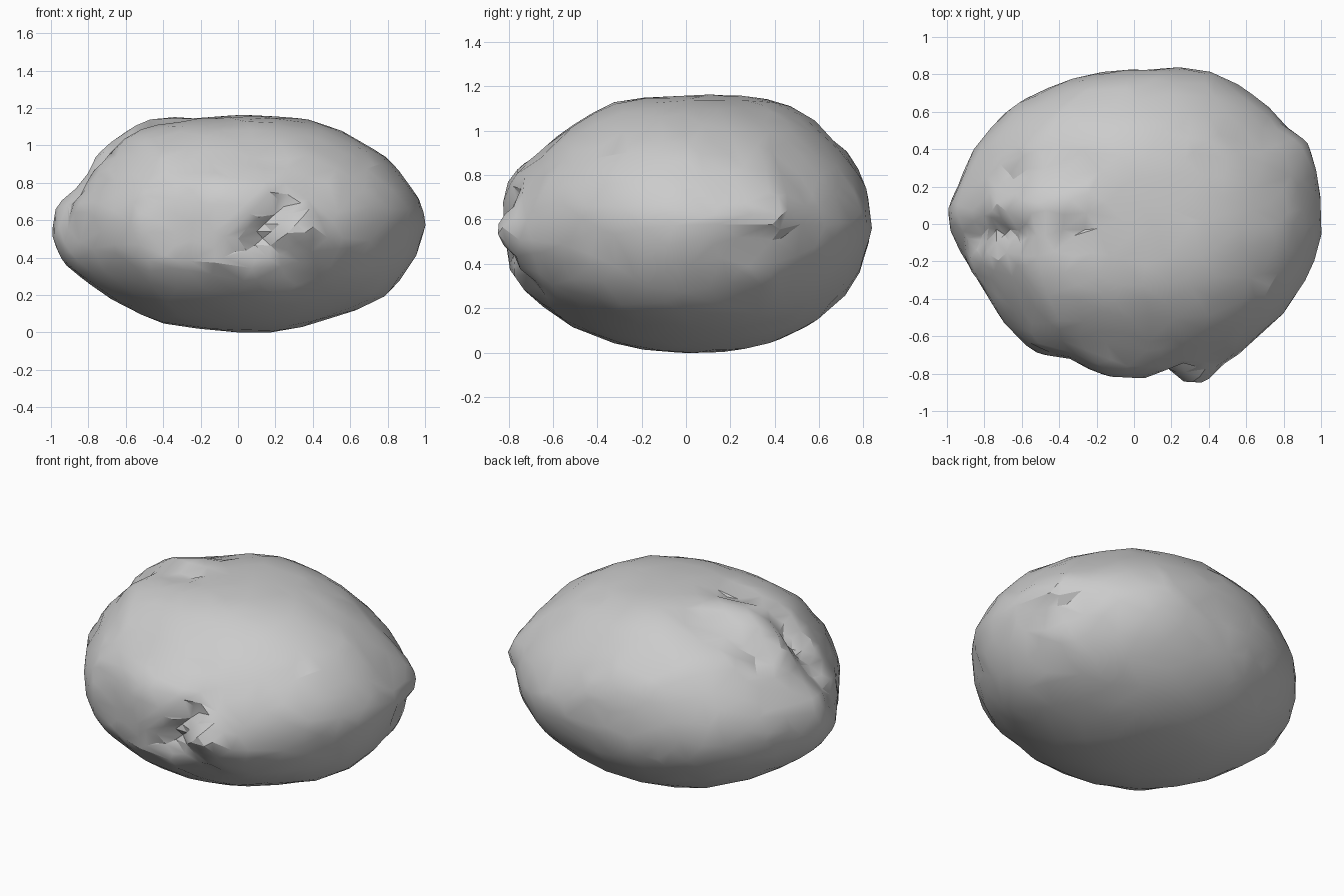
import bpy
import bmesh
import math
from mathutils import Vector, noise

default_cube = bpy.data.objects.get("Cube")
if default_cube:
    bpy.data.objects.remove(default_cube, do_unlink=True)

HALF = Vector((1.0, 0.84, 0.58))

# Outlines of the rock in the three main planes
FRONT_OUTLINE = [(1, .58), (.93, .76), (.8, .92), (.62, 1.04), (.45, 1.12), (.2, 1.16), (-.1, 1.15),
                 (-.45, 1.13), (-.55, 1.1), (-.7, .97), (-.82, .82), (-.86, .76), (-.94, .69),
                 (-1, .53), (-.95, .4), (-.8, .27), (-.6, .14), (-.4, .05), (-.1, .02),
                 (.18, 0), (.5, .08), (.78, .19), (.9, .33), (.97, .48)]
SIDE_OUTLINE = [(.84, .58), (.8, .8), (.66, .97), (.5, 1.1), (.3, 1.16), (0, 1.15), (-.32, 1.13),
                (-.5, 1.03), (-.66, .89), (-.78, .77), (-.82, .58), (-.8, .36), (-.65, .21),
                (-.4, .07), (-.1, 0), (.38, .04), (.6, .15), (.73, .28), (.81, .42)]
TOP_OUTLINE = [(1, .15), (.99, .24), (.94, .44), (.8, .54), (.62, .71), (.4, .82), (.2, .84),
               (.03, .8), (-.24, .79), (-.45, .73), (-.66, .62), (-.77, .5), (-.86, .38),
               (-.93, .21), (-1, .06), (-.91, -.11), (-.8, -.32), (-.69, -.52), (-.52, -.69),
               (-.34, -.71), (-.13, -.81), (.16, -.79), (.35, -.78), (.57, -.67), (.73, -.54),
               (.89, -.36), (.96, -.19)]


def polar_outline(points, a, b):
    """Turn outline points into sorted (angle, radius) pairs in unit-sphere space."""
    pairs = []
    for p, q in points:
        u = p / HALF[a]
        v = (q - (HALF.z if b == 2 else 0)) / HALF[b]
        pairs.append((math.atan2(v, u) % math.tau, math.hypot(u, v)))
    pairs.sort()
    first, last = pairs[0], pairs[-1]
    return [(last[0] - math.tau, last[1])] + pairs + [(first[0] + math.tau, first[1])]


def outline_radius(pairs, u, v):
    angle = math.atan2(v, u) % math.tau
    for (a0, r0), (a1, r1) in zip(pairs, pairs[1:]):
        if a0 <= angle <= a1:
            return r0 + (r1 - r0) * (angle - a0) / max(a1 - a0, 1e-6)
    return 1.0


PLANES = [(0, 2, 1, polar_outline(FRONT_OUTLINE, 0, 2)),
          (1, 2, 0, polar_outline(SIDE_OUTLINE, 1, 2)),
          (0, 1, 2, polar_outline(TOP_OUTLINE, 0, 1))]


def rock_point(n):
    """Blend the three outlines for a direction on the unit sphere."""
    total = weight_sum = 0
    for a, b, across, pairs in PLANES:
        weight = 1 / (n[across] ** 2 + 0.02)
        total += weight * outline_radius(pairs, n[a], n[b])
        weight_sum += weight
    # the upper back left corner is flatter than the rest
    flatter = 0.16 * max(n.x, 0) * max(n.y, 0) * max(n.z, 0)
    p = n * (total / weight_sum - flatter)
    return Vector((p.x * HALF.x, p.y * HALF.y, p.z * HALF.z + HALF.z))


# Dents and bulges: start, end, width, height (negative cuts inwards)
FEATURES = [
    # hollow with two creases running down the right end
    ((-.72, -.05, .95), (-.3, -.05, 1.1), .06, -.07),
    ((-.9, -.08, .66), (-.8, -.06, .86), .06, -.05),
    ((-.72, .09, .97), (-.38, .1, 1.12), .08, .02),
    ((-.68, .26, .94), (-.32, .28, 1.1), .07, -.04),
    ((-.42, .42, 1.06), (-.46, .36, 1.03), .09, -.03),
    # brow, knob and crevice at the front
    ((-.1, -.74, .74), (.1, -.74, .72), .13, .02),
    ((.28, -.8, .56), (.35, -.78, .56), .08, .055),
    ((.36, -.77, .52), (.52, -.7, .5), .09, .02),
    ((.12, -.8, .5), (.23, -.76, .68), .055, -.075),
    ((-.02, -.79, .43), (.24, -.78, .42), .06, -.03),
    ((.24, -.74, .32), (.28, -.72, .28), .07, -.03),
    ((.38, -.7, .78), (.42, -.7, .72), .08, -.02),
    # scoop and overhang on the left side
    ((.93, .24, .51), (.88, .45, .51), .07, -.05),
    ((.92, .28, .64), (.87, .45, .64), .08, .01),
    ((.9, -.38, .45), (.9, -.4, .42), .08, -.03),
]


def feature_offset(p):
    offset = 0
    for start, end, width, height in FEATURES:
        s, e = Vector(start), Vector(end)
        axis = e - s
        t = max(0, min(1, (p - s).dot(axis) / axis.length_squared))
        gap = (p - s - axis * t).length
        offset += height * math.exp(-(gap / width) ** 2 / 1.4)
    return max(offset, -0.08)


# Rock body
mesh = bpy.data.meshes.new("rock_body")
rock = bpy.data.objects.new("rock_body", mesh)
bpy.context.collection.objects.link(rock)
bm = bmesh.new()
bmesh.ops.create_icosphere(bm, subdivisions=5, radius=1)
for v in bm.verts:
    v.co = rock_point(v.co.normalized())
bm.normal_update()

# Hollows, ridges and rough lumps, fading out towards the base
moved = []
for v in bm.verts:
    rough = 0.01 * noise.noise(v.co * 9) * min(1, v.co.z * 4)
    moved.append(v.co + v.normal * (feature_offset(v.co) + rough))
for v, co in zip(bm.verts, moved):
    v.co = co
bm.to_mesh(mesh)
bm.free()

# Irregular stone facets
bpy.context.view_layer.objects.active = rock
rock.select_set(True)
decimate = rock.modifiers.new("facets", 'DECIMATE')
decimate.ratio = 0.25
bpy.ops.object.modifier_apply(modifier=decimate.name)
bpy.ops.object.shade_smooth_by_angle(angle=math.radians(25))

# Grey stone
stone = bpy.data.materials.new("grey_stone")
stone.use_nodes = True
colour = (0.6, 0.6, 0.6, 1)
stone.diffuse_color = colour
stone.node_tree.nodes["Principled BSDF"].inputs["Base Color"].default_value = colour
mesh.materials.append(stone)
